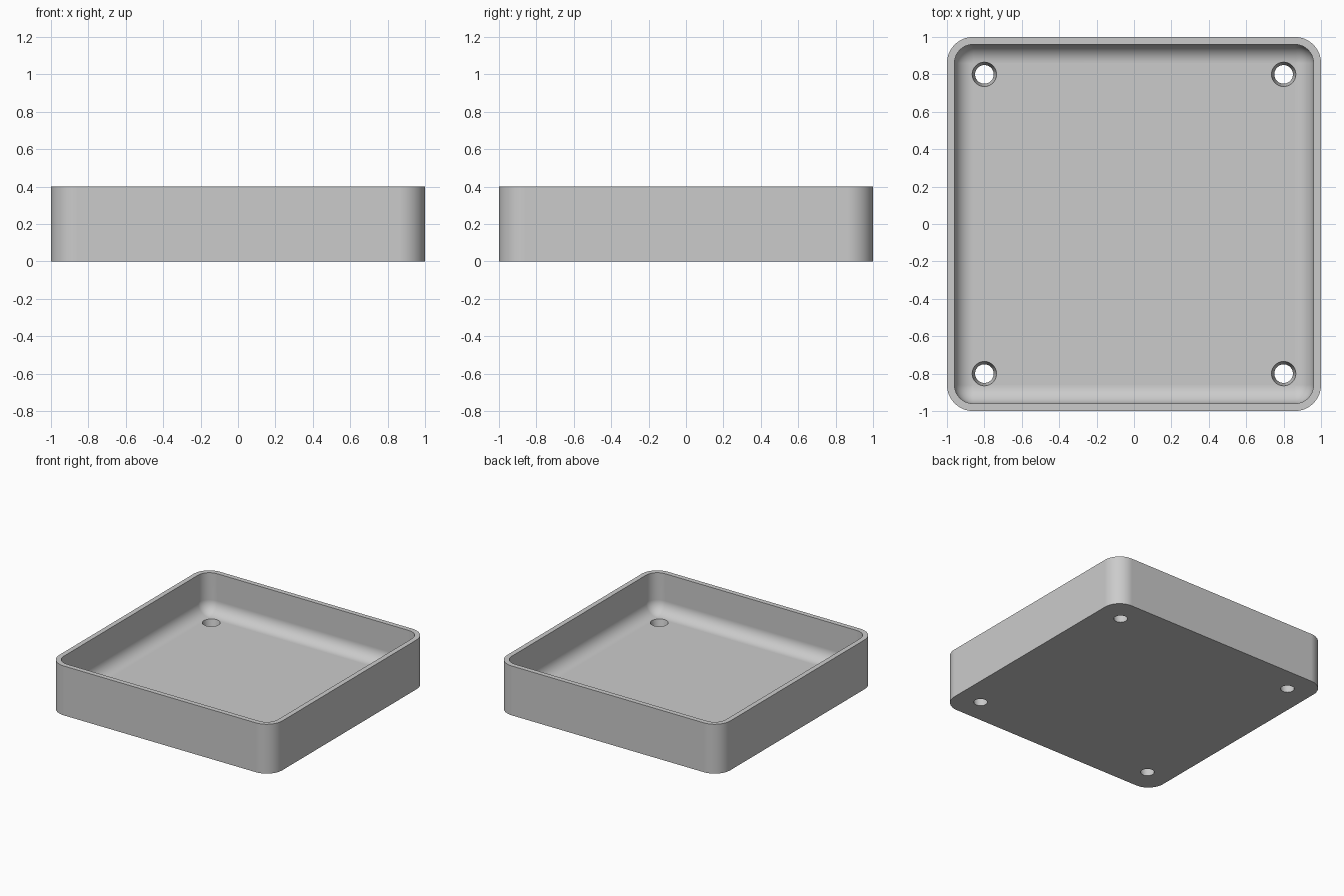
import bpy
import bmesh
from math import sin, cos, pi

if "Cube" in bpy.data.objects:
    bpy.data.objects.remove(bpy.data.objects["Cube"], do_unlink=True)

HEIGHT, FLOOR, WALL = 0.4, 0.08, 0.04
CORNER = 0.14
FILLET = CORNER - WALL
STEPS = 12

grey = bpy.data.materials.new("light_grey")
grey.use_nodes = True
grey.diffuse_color = (0.6, 0.6, 0.6, 1)
grey.node_tree.nodes["Principled BSDF"].inputs["Base Color"].default_value = grey.diffuse_color


def rounded_ring(bm, inset, z):
    """Rounded square, inset from the outer outline."""
    radius = CORNER - inset
    centre = 1 - CORNER
    ring = []
    for quarter, (sx, sy) in enumerate([(1, 1), (-1, 1), (-1, -1), (1, -1)]):
        for i in range(STEPS + 1):
            a = (quarter + i / STEPS) * pi / 2
            ring.append(bm.verts.new((sx * centre + radius * cos(a),
                                      sy * centre + radius * sin(a), z)))
    return ring


# Tray shell: outside wall, rim, inside wall, then the fillet down to the floor
bm = bmesh.new()
sections = [(0, 0), (0, HEIGHT), (WALL, HEIGHT)]
for i in range(STEPS + 1):
    a = i / STEPS * pi / 2
    sections.append((WALL + FILLET * (1 - cos(a)), FLOOR + FILLET * (1 - sin(a))))
rings = [rounded_ring(bm, *s) for s in sections]
for low, high in zip(rings, rings[1:]):
    for i in range(len(low)):
        j = (i + 1) % len(low)
        bm.faces.new((low[i], low[j], high[j], high[i]))
bm.faces.new(rings[0])
bm.faces.new(rings[-1])
bmesh.ops.remove_doubles(bm, verts=bm.verts, dist=1e-5)
bmesh.ops.recalc_face_normals(bm, faces=bm.faces)
mesh = bpy.data.meshes.new("tray")
bm.to_mesh(mesh)
bm.free()
mesh.materials.append(grey)
tray = bpy.data.objects.new("tray", mesh)
bpy.context.collection.objects.link(tray)

# Four tapered screw holes, wider at the floor than underneath
bm = bmesh.new()
for x in (-0.8, 0.8):
    for y in (-0.8, 0.8):
        cone = bmesh.ops.create_cone(bm, cap_ends=True, segments=48, radius1=0.046,
                                     radius2=0.069, depth=0.12)
        bmesh.ops.translate(bm, verts=cone["verts"], vec=(x, y, FLOOR / 2))
hole_mesh = bpy.data.meshes.new("hole_cutter")
bm.to_mesh(hole_mesh)
bm.free()
hole_mesh.materials.append(grey)
cutter = bpy.data.objects.new("hole_cutter", hole_mesh)
cutter.hide_render = True
bpy.context.collection.objects.link(cutter)

bpy.ops.object.select_all(action="DESELECT")
bpy.context.view_layer.objects.active = tray
tray.select_set(True)
cut = tray.modifiers.new("screw_holes", "BOOLEAN")
cut.operation = "DIFFERENCE"
cut.solver = "EXACT"
cut.object = cutter
bpy.ops.object.modifier_apply(modifier=cut.name)
bpy.data.objects.remove(cutter, do_unlink=True)

# Smooth curves, crisp rim and hole edges, flat panels
bpy.ops.object.shade_smooth_by_angle(angle=pi / 6)
weighted = tray.modifiers.new("flat_panels", "WEIGHTED_NORMAL")
weighted.keep_sharp = True
